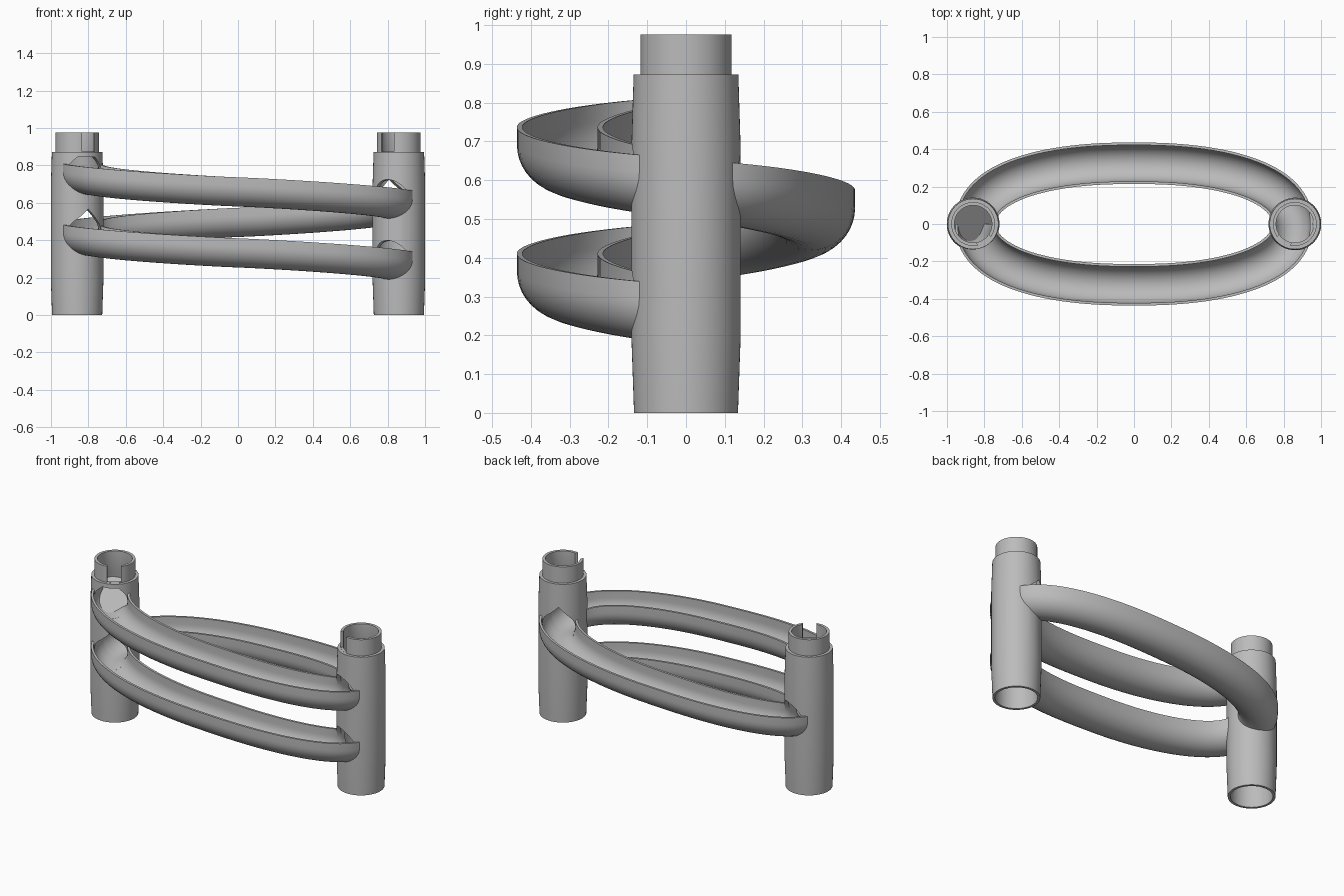
import bpy, bmesh, math
from mathutils import Vector

if "Cube" in bpy.data.objects:
    bpy.data.objects.remove(bpy.data.objects["Cube"])

grey = bpy.data.materials.new("light grey plastic")
grey.use_nodes = True
GREY = (0.5, 0.5, 0.5, 1)
grey.diffuse_color = GREY
grey.node_tree.nodes["Principled BSDF"].inputs["Base Color"].default_value = GREY

TUBE_X = 0.86
OUTER, BORE = 0.111, 0.097      # channel outside and inside radius
LIP = 0.045                     # straight wall above the round trough
TOP, DROP = 0.818, 0.163        # rim height at the start, fall per channel


def finish(bm, name, angle=35):
    bmesh.ops.recalc_face_normals(bm, faces=bm.faces)
    mesh = bpy.data.meshes.new(name)
    bm.to_mesh(mesh)
    bm.free()
    mesh.materials.append(grey)
    obj = bpy.data.objects.new(name, mesh)
    bpy.context.collection.objects.link(obj)
    bpy.ops.object.select_all(action='DESELECT')
    obj.select_set(True)
    bpy.context.view_layer.objects.active = obj
    bpy.ops.object.shade_smooth_by_angle(angle=math.radians(angle))
    return obj


def skin(bm, rings, caps=True, loop=False):
    """Join closed rings of points into a solid."""
    rows = [[bm.verts.new(p) for p in ring] for ring in rings]
    pairs = list(zip(rows, rows[1:])) + ([(rows[-1], rows[0])] if loop else [])
    for a, b in pairs:
        for i in range(len(a)):
            j = (i + 1) % len(a)
            bm.faces.new((a[i], a[j], b[j], b[i]))
    if caps and not loop:
        bm.faces.new(rows[0])
        bm.faces.new(rows[-1])


def path(turn):
    """Point on the falling oval; turn counts half laps from the left end."""
    a = math.pi * (1 + turn)
    c, s = math.cos(a), math.sin(a)
    power = 2 / 2.3
    return Vector((math.copysign(abs(c) ** power, c) * 0.845,
                   math.copysign(abs(s) ** power, s) * 0.325,
                   TOP - DROP * turn - LIP))


def sweep(section, start, end, steps):
    rings = []
    for i in range(steps + 1):
        t = start + (end - start) * i / steps
        d = path(t + 0.004) - path(t - 0.004)
        side = Vector((d.y, -d.x, 0)).normalized()
        p = path(t)
        rings.append([p + side * u + Vector((0, 0, v)) for u, v in section])
    return rings


def arc(r, a0, a1, n):
    return [(r * math.cos(math.radians(a0 + (a1 - a0) * i / n)),
             r * math.sin(math.radians(a0 + (a1 - a0) * i / n))) for i in range(n + 1)]


def cut(obj, cutter):
    cutter.hide_render = True
    mod = obj.modifiers.new("cut", 'BOOLEAN')
    mod.operation = 'DIFFERENCE'
    mod.solver = 'EXACT'
    mod.object = cutter
    bpy.context.view_layer.objects.active = obj
    bpy.ops.object.modifier_apply(modifier=mod.name)
    bpy.data.objects.remove(cutter)


# Open troughs: front upper, back, front lower
trough = ([(OUTER, LIP)] + arc(OUTER, 0, -180, 20) + [(-OUTER, LIP), (-BORE, LIP)]
          + arc(BORE, -180, 0, 20) + [(BORE, LIP)])
for k, name in enumerate(("front_upper_channel", "back_channel", "front_lower_channel")):
    bm = bmesh.new()
    skin(bm, sweep(trough, k, k + 1, 56))
    finish(bm, name)

# Upright tubes with a narrower plug-in collar on top
PROFILE = [(0.119, 0), (0.134, 0), (0.141, 0.2), (0.141, 0.68), (0.135, 0.873),
           (0.117, 0.873), (0.117, 0.975), (0.1, 0.975), (0.1, 0.84), (0.119, 0.79)]
SEG = 64
tubes = {}
for side, name in ((-1, "right_tube"), (1, "left_tube")):
    bm = bmesh.new()
    skin(bm, [[(side * TUBE_X + r * math.cos(a), r * math.sin(a), z) for r, z in PROFILE]
              for a in (2 * math.pi * i / SEG for i in range(SEG))], loop=True)
    tubes[side] = finish(bm, name)

    # Slot in the collar
    bm = bmesh.new()
    bmesh.ops.create_cube(bm, size=1)
    slot = finish(bm, "slot_cutter")
    slot.scale = (0.1, 0.08, 0.15)
    a = math.radians(-90 - side * 33)
    slot.rotation_euler.z = a
    slot.location = (side * TUBE_X + 0.11 * math.cos(a), 0.11 * math.sin(a), 0.949)
    bpy.context.view_layer.update()
    cut(tubes[side], slot)

# Openings: pointed where a channel leaves a tube, round where it enters
peak = BORE * math.sqrt(2)
round_hole = arc(BORE, 0, 360, 32)[:-1]
pointed_hole = arc(BORE, 135, 405, 24) + [(0, peak)]
flat_hole = arc(BORE, 135, 405, 24) + [(peak - 0.091, 0.091), (0.091 - peak, 0.091)]
for k in range(3):
    first = -1 if k % 2 == 0 else 1
    leave = flat_hole if k == 0 else pointed_hole
    for side, hole, t0, t1 in ((first, leave, k, k + 0.22), (-first, round_hole, k + 0.78, k + 1)):
        bm = bmesh.new()
        skin(bm, sweep(hole, t0, t1, 10))
        cut(tubes[side], finish(bm, "hole_cutter"))

for tube in tubes.values():
    tube.select_set(True)
    bpy.context.view_layer.objects.active = tube
    bpy.ops.object.shade_smooth_by_angle(angle=math.radians(30))
    tube.select_set(False)

# Sloped floor that sends the ball out of the starting tube
bm = bmesh.new()
rings = []
for top in (False, True):
    ring = []
    for i in range(40):
        a = 2 * math.pi * i / 40
        x, y = 0.118 * math.cos(a), 0.118 * math.sin(a)
        ring.append((x - TUBE_X, y, 0.72 + 0.55 * (y - x) if top else 0.61))
    rings.append(ring)
skin(bm, rings)
finish(bm, "start_ramp")
